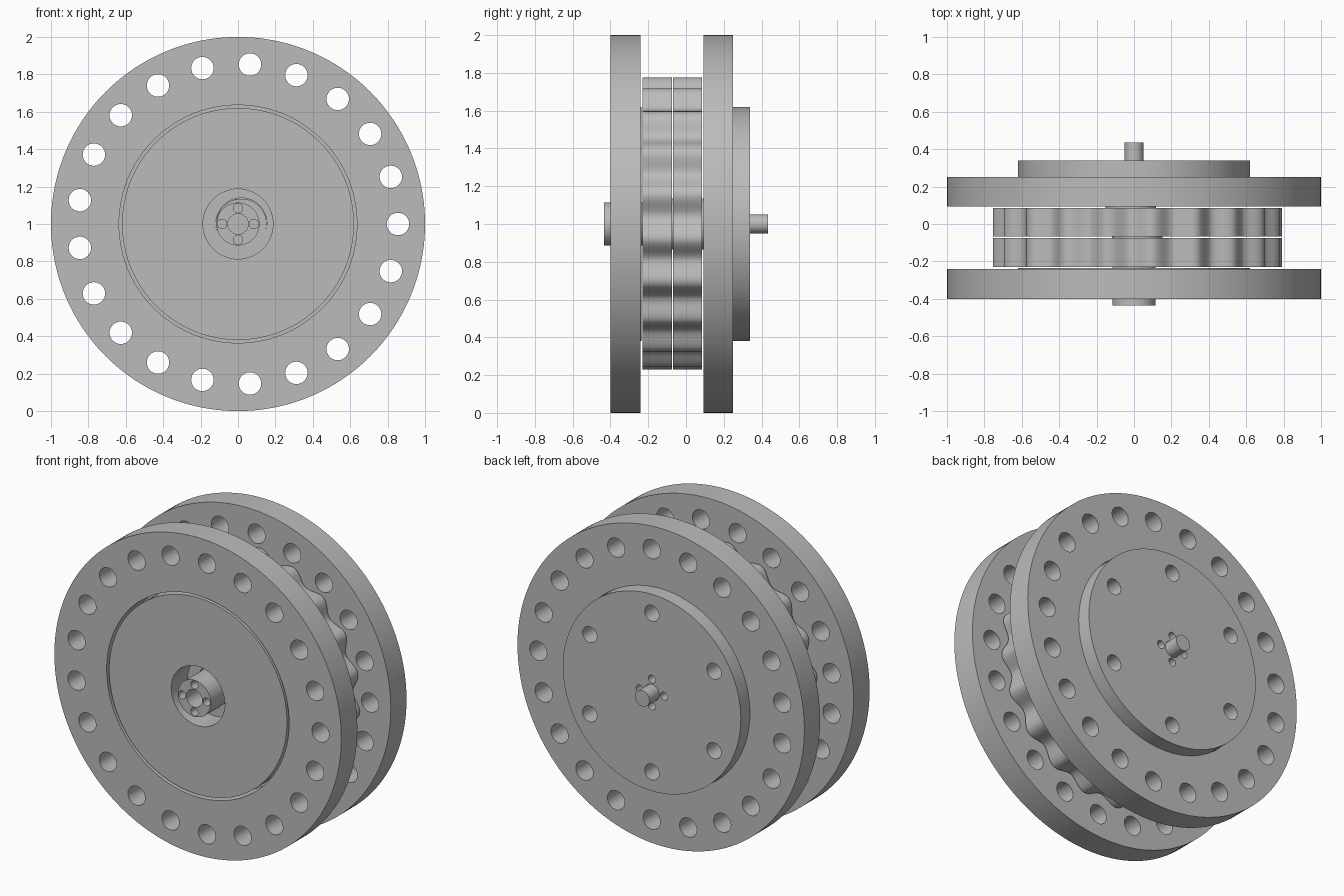
import bpy, bmesh
from math import sin, cos, pi, radians
from mathutils import Matrix

default_cube = bpy.data.objects.get("Cube")
if default_cube:
    bpy.data.objects.remove(default_cube)

grey = bpy.data.materials.new("machined grey")
grey.use_nodes = True
GREY = (0.5, 0.5, 0.5, 1)
grey.diffuse_color = GREY
grey.node_tree.nodes["Principled BSDF"].inputs["Base Color"].default_value = GREY


def circle(radius, x=0, z=0, n=96):
    return [(x + radius * cos(2 * pi * i / n), z + radius * sin(2 * pi * i / n)) for i in range(n)]


def hole_ring(count, pitch, radius, start=0):
    angles = [radians(start) + 2 * pi * i / count for i in range(count)]
    return [circle(radius, pitch * cos(a), pitch * sin(a), 32) for a in angles]


def plate(name, outline, y0, y1, holes=()):
    """Fill an outline with holes, extrude it from y0 to y1 around the axle."""
    curve = bpy.data.curves.new(name, "CURVE")
    curve.dimensions = "2D"
    curve.fill_mode = "BOTH"
    curve.extrude = (y1 - y0) / 2
    for loop in [outline, *holes]:
        spline = curve.splines.new("POLY")
        spline.points.add(len(loop) - 1)
        spline.use_cyclic_u = True
        for point, (x, z) in zip(spline.points, loop):
            point.co = (x, z, 0, 1)
    source = bpy.data.objects.new(name + " curve", curve)
    bpy.context.collection.objects.link(source)
    bpy.context.view_layer.update()
    graph = bpy.context.evaluated_depsgraph_get()
    mesh = bpy.data.meshes.new_from_object(source.evaluated_get(graph))
    bpy.data.objects.remove(source)

    bm = bmesh.new()
    bm.from_mesh(mesh)
    bmesh.ops.remove_doubles(bm, verts=bm.verts, dist=1e-5)
    bm.transform(Matrix.Translation((0, (y0 + y1) / 2, 1)) @ Matrix.Rotation(pi / 2, 4, "X"))
    bmesh.ops.recalc_face_normals(bm, faces=bm.faces)
    bm.to_mesh(mesh)
    bm.free()

    mesh.name = name
    mesh.materials.clear()
    mesh.materials.append(grey)
    obj = bpy.data.objects.new(name, mesh)
    bpy.context.collection.objects.link(obj)
    bpy.ops.object.select_all(action="DESELECT")
    obj.select_set(True)
    bpy.context.view_layer.objects.active = obj
    bpy.ops.object.shade_smooth_by_angle(angle=radians(30))
    return obj


# Outer housing rings with the pin holes
pin_holes = hole_ring(21, 0.855, 0.06)
plate("front_ring", circle(1, n=160), -0.40, -0.24, [circle(0.636)] + pin_holes)
plate("back_ring", circle(1, n=160), 0.093, 0.25, [circle(0.621)] + pin_holes)

# Front cover and the stepped back output plate
bolt_holes = hole_ring(4, 0.085, 0.025)
plate("front_cover", circle(0.62), -0.398, -0.235, [circle(0.187)])
plate("back_plate", circle(0.62), 0.098, 0.34,
      hole_ring(6, 0.5, 0.05, 30) + bolt_holes + [circle(0.052, n=48)])

# Two lobed discs, set slightly off the axle
CENTRE_X, CENTRE_Z = 0.018, 0.003
lobes = []
for i in range(400):
    a = 2 * pi * i / 400
    r = 0.75 + 0.026 * cos(20 * (a - radians(12)))
    lobes.append((CENTRE_X + r * cos(a), CENTRE_Z + r * sin(a)))
for name, y0, y1 in (("front_lobed_disc", -0.23, -0.075), ("back_lobed_disc", -0.068, 0.085)):
    plate(name, lobes, y0, y1, [circle(0.136, CENTRE_X, CENTRE_Z)])

# Eccentric cams inside the discs
plate("front_cam", circle(0.135, CENTRE_X), -0.228, -0.066)
plate("back_cam", circle(0.135, -CENTRE_X), -0.066, 0.093)

# Input hub with bore and bolt holes, and the output shaft
plate("input_hub", circle(0.115, n=64), -0.435, -0.228, bolt_holes + [circle(0.055, n=48)])
plate("output_shaft", circle(0.05, n=48), 0.09, 0.435)
